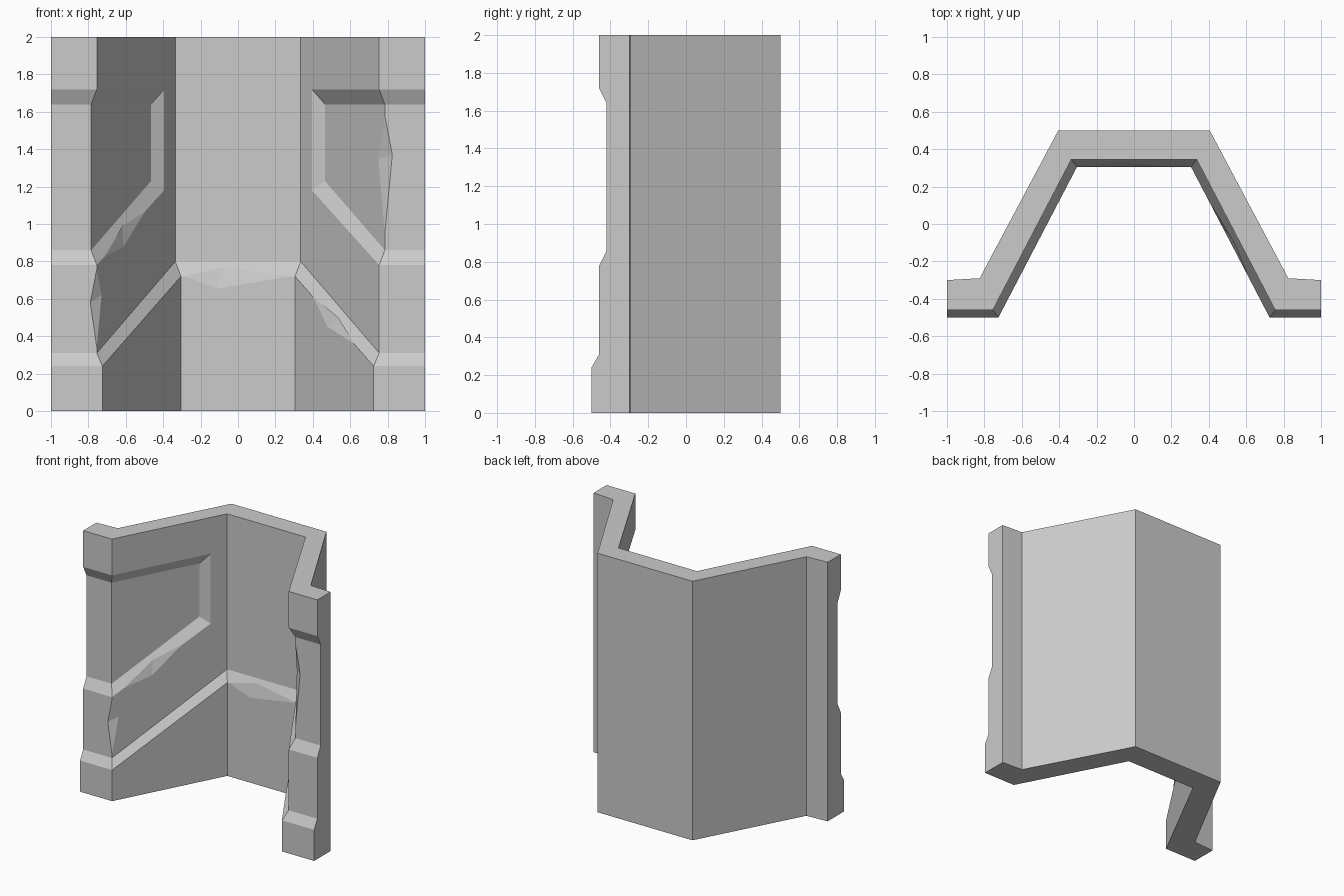
import bpy, bmesh
from mathutils import Vector

if "Cube" in bpy.data.objects:
    bpy.data.objects.remove(bpy.data.objects["Cube"])

K = 0.04  # relief step: +K plinth, 0 plate, -K recess


def wall(x, z, d):
    """Point on the slanted wall at relief d (right half)."""
    return (x, -0.46 - d + (0.755 - 0.75 * d - x) * 1.917, z)


def edge(z, d):
    return wall(0.755 - 0.75 * d, z, d)


def inner(z, d):
    return wall(0.335 - 0.75 * d, z, d)


# Flange profile and key points of the right half
bands = [(0, K), (.24, K), (.31, 0), (.78, 0), (.86, -K), (1.64, -K), (1.72, 0), (2, 0)]
E = [edge(z, d) for z, d in bands]
R = [(1, -0.46 - d, z) for z, d in bands]
B = [inner(z, d) for z, d in [(0, K), (.72, K), (.80, 0), (2, 0)]]
M = [(0, b[1], b[2]) for b in B]
back = [(1, -.3), (.825, -.29), (.405, .5), (0, .5)]
lo = [(x, y, 0) for x, y in back]
hi = [(x, y, 2) for x, y in back]
I_low, I_top = wall(.395, 1.18, 0), wall(.395, 1.72, 0)
J_low, J_top = wall(.465, 1.23, -K), wall(.465, 1.64, -K)

# Front: flange, diagonal plinth, plate, recessed panel, centre strip
faces = [[R[i], E[i], E[i + 1], R[i + 1]] for i in range(7)]
faces += [[B[i], M[i], M[i + 1], B[i + 1]] for i in range(3)]
faces += [
    [E[0], E[1], B[1], B[0]],
    [E[1], E[2], B[2], B[1]],
    [E[2], E[3], I_low, I_top, E[6], E[7], B[3], B[2]],
    [E[4], E[5], J_top, J_low],
    [E[3], E[4], J_low, I_low],
    [I_low, J_low, J_top, I_top],
    [I_top, J_top, E[5], E[6]],
]
# Back, ends, top and bottom
faces += [[lo[i], lo[i + 1], hi[i + 1], hi[i]] for i in range(3)]
faces += [R + [hi[0], lo[0]],
          [M[3], B[3], E[7], R[7]] + hi,
          [M[0], B[0], E[0], R[0]] + lo]

bm = bmesh.new()
for f in faces:
    for s in (1, -1):
        bm.faces.new([bm.verts.new((s * x, y, z)) for x, y, z in f])
bmesh.ops.remove_doubles(bm, verts=bm.verts, dist=0.0005)
bmesh.ops.recalc_face_normals(bm, faces=bm.faces)
me = bpy.data.meshes.new("wall_panel")
bm.to_mesh(me)
bm.free()
panel = bpy.data.objects.new("wall_panel", me)
bpy.context.collection.objects.link(panel)

# Chips: two points on an edge, one on each adjoining face, one outside
cut = bmesh.new()


def chip(a, b, c, e, out, side=1):
    o = (Vector(a) + Vector(b)) / 2 + Vector(out)
    vs = [cut.verts.new((side * p[0], p[1], p[2])) for p in (a, b, c, e, o)]
    bmesh.ops.convex_hull(cut, input=vs)


corner_out = (-.03, -.05, 0)
wall_out = (-.05, -.03, .04)
chip(edge(.34, 0), edge(.76, 0), (.79, -.46, .58), wall(.73, .62, 0), corner_out, -1)
chip(edge(.95, -K), edge(1.58, -K), (.825, -.42, 1.37), wall(.75, 1.35, -K), corner_out)
chip(wall(.40, .611, K), wall(.62, .36, K), wall(.48, .45, K), wall(.545, .495, .016), wall_out)
chip(wall(.71, .83, 0), wall(.50, 1.063, 0), wall(.61, .88, 0), wall(.62, .99, -.022), wall_out, -1)
chip((-.29, .305, .72), (.29, .305, .72), (-.11, .305, .655), (-.08, .33, .77), (-.09, -.05, .04))
bmesh.ops.recalc_face_normals(cut, faces=cut.faces)
cme = bpy.data.meshes.new("chip_cutter")
cut.to_mesh(cme)
cut.free()
cutter = bpy.data.objects.new("chip_cutter", cme)
bpy.context.collection.objects.link(cutter)
cutter.hide_render = True

mod = panel.modifiers.new("chips", "BOOLEAN")
mod.operation = "DIFFERENCE"
mod.solver = "EXACT"
mod.object = cutter
bpy.context.view_layer.objects.active = panel
bpy.ops.object.modifier_apply(modifier=mod.name)
bpy.data.objects.remove(cutter)
